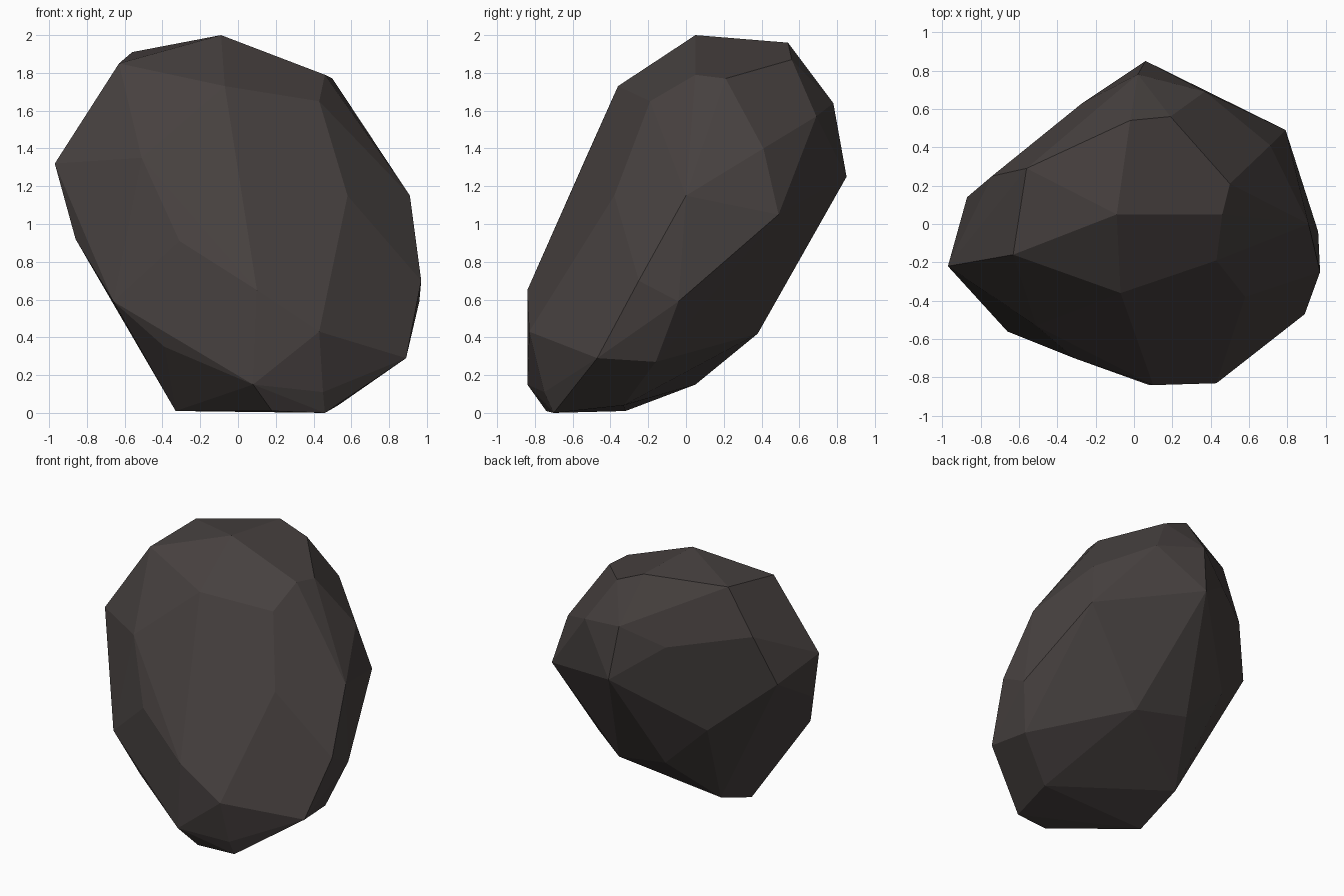
import bpy, bmesh, math

# corner points of the boulder, grouped from crown to base
crown = [(-.09, .05, 2), (-.63, -.16, 1.85), (-.56, .29, 1.91), (-.02, .54, 1.96),
         (.19, .56, 1.87), (.46, .05, 1.79), (.5, .21, 1.77), (-.4, -.28, 1.75),
         (-.07, -.36, 1.73), (.43, -.19, 1.65)]
shoulder = [(-.97, -.22, 1.32), (.06, .85, 1.25), (.02, .78, 1.64), (.37, .69, 1.57),
            (.71, .41, 1.4), (.91, 0, 1.15), (.79, .49, 1.05), (.58, -.38, 1.15),
            (.14, -.55, 1.15), (-.51, -.53, 1.35), (-.27, .63, 1.5), (-.74, .25, 1.56),
            (-.87, .14, 1.19)]
waist = [(.96, -.04, .59), (.97, -.25, .7), (.9, .18, .81), (.1, -.84, .65),
         (-.31, -.7, .91), (-.66, -.56, .59), (-.86, -.31, .92), (.11, .71, 1.03),
         (-.46, .4, .83), (.6, .42, .77), (.43, -.83, .43)]
base = [(.89, -.47, .29), (.85, -.16, .27), (.08, -.84, .15), (.45, -.75, .11),
        (-.39, -.62, .35), (-.33, -.32, .01), (.18, -.74, .01), (.46, -.7, 0),
        (.53, -.33, .04), (-.51, .12, .57), (-.12, .42, .5), (.3, .38, .42),
        (-.14, .14, .21), (-.33, .05, .15)]

# faceted boulder: hull over the corners, nearly flat triangles merged into facets
bm = bmesh.new()
for ring in (crown, shoulder, waist, base):
    for p in ring:
        bm.verts.new(p)
bmesh.ops.convex_hull(bm, input=bm.verts[:], use_existing_faces=False)
bmesh.ops.delete(bm, geom=[v for v in bm.verts if not v.link_faces], context='VERTS')
bmesh.ops.dissolve_limit(bm, angle_limit=math.radians(6), verts=bm.verts[:], edges=bm.edges[:])
bmesh.ops.recalc_face_normals(bm, faces=bm.faces[:])

mesh = bpy.data.meshes.new("boulder")
bm.to_mesh(mesh)
bm.free()
boulder = bpy.data.objects.new("boulder", mesh)
bpy.context.collection.objects.link(boulder)

# dark stone colour
stone = bpy.data.materials.new("dark stone")
stone.diffuse_color = (.062, .052, .05, 1)
mesh.materials.append(stone)
